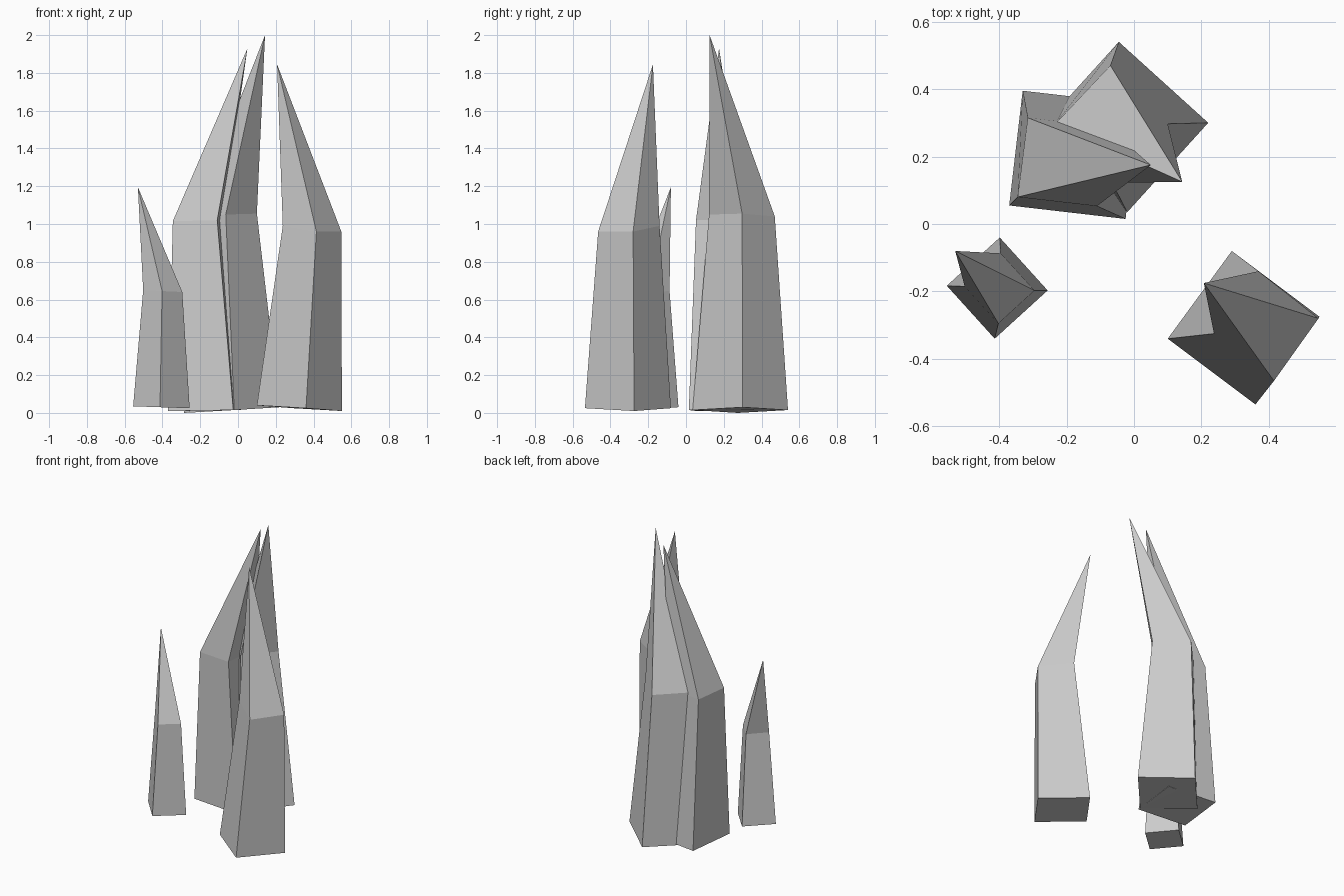
import bpy
import bmesh
from mathutils import Vector

cube = bpy.data.objects.get("Cube")
if cube:
    bpy.data.objects.remove(cube, do_unlink=True)

stone = bpy.data.materials.new("grey stone")
stone.use_nodes = True
GREY = (0.6, 0.6, 0.6, 1.0)
stone.diffuse_color = GREY
stone.node_tree.nodes["Principled BSDF"].inputs["Base Color"].default_value = GREY


def square_ring(bm, a, b, d):
    """Four corners of a parallelogram from corner a and its neighbours b and d."""
    a, b, d = Vector(a), Vector(b), Vector(d)
    return [bm.verts.new(p) for p in (a, b, b + d - a, d)]


def spike(name, base, shoulder, tip):
    """Tapered four-sided shaft that bends at the shoulder into a point."""
    bm = bmesh.new()
    low = square_ring(bm, *base)
    high = square_ring(bm, *shoulder)
    apex = bm.verts.new(tip)
    bm.faces.new(low[::-1])
    for i in range(4):
        j = (i + 1) % 4
        bm.faces.new((low[i], low[j], high[j], high[i]))
        bm.faces.new((high[i], high[j], apex))
    bmesh.ops.recalc_face_normals(bm, faces=bm.faces[:])
    mesh = bpy.data.meshes.new(name)
    bm.to_mesh(mesh)
    bm.free()
    mesh.materials.append(stone)
    bpy.context.collection.objects.link(bpy.data.objects.new(name, mesh))


# Each spike: base corners, shoulder corners, tip
spike("front_left_spike",
      [(0.36, -0.535, 0.025), (0.55, -0.275, 0.01), (0.10, -0.34, 0.04)],
      [(0.415, -0.465, 0.96), (0.547, -0.28, 0.96), (0.237, -0.325, 0.99)],
      (0.207, -0.175, 1.845))

spike("small_right_spike",
      [(-0.413, -0.34, 0.03), (-0.256, -0.197, 0.025), (-0.555, -0.183, 0.035)],
      [(-0.402, -0.295, 0.645), (-0.295, -0.197, 0.64), (-0.502, -0.185, 0.65)],
      (-0.53, -0.08, 1.195))

spike("back_right_spike",
      [(-0.37, 0.055, 0.01), (-0.025, 0.015, 0.015), (-0.33, 0.395, 0.01)],
      [(-0.345, 0.08, 1.015), (-0.11, 0.053, 1.02), (-0.315, 0.315, 1.015)],
      (0.05, 0.175, 1.93))

spike("tall_back_spike",
      [(-0.02, 0.035, 0.015), (0.22, 0.30, 0.03), (-0.285, 0.275, 0.0)],
      [(-0.065, 0.122, 1.05), (0.10, 0.297, 1.055), (-0.235, 0.295, 1.035)],
      (0.143, 0.125, 2.0))
